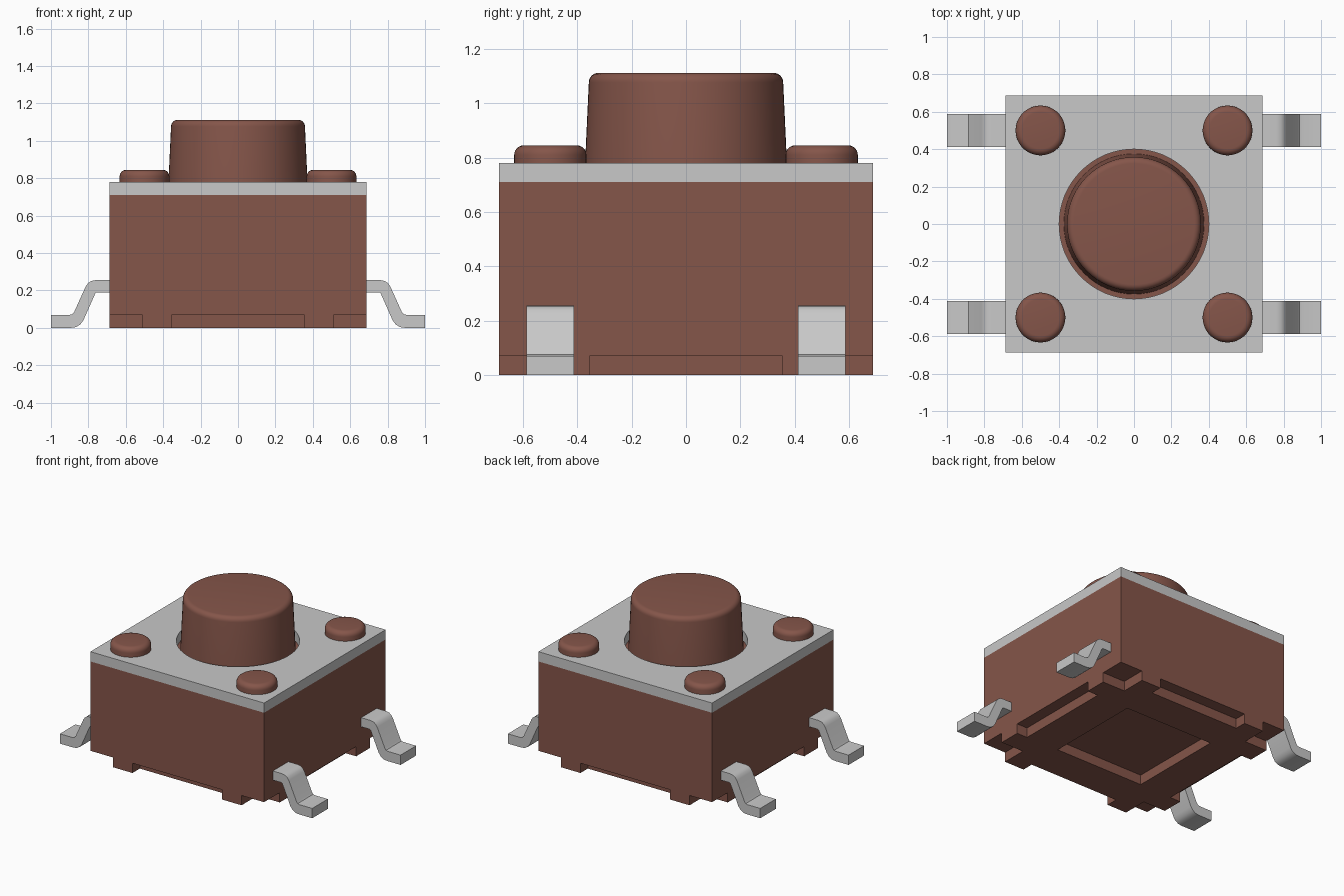
import bpy, bmesh, math
from mathutils import Matrix

cube = bpy.data.objects.get("Cube")
if cube:
    bpy.data.objects.remove(cube, do_unlink=True)


def material(name, rgb):
    m = bpy.data.materials.new(name)
    m.use_nodes = True
    m.diffuse_color = (*rgb, 1)
    bsdf = next(n for n in m.node_tree.nodes if n.type == 'BSDF_PRINCIPLED')
    bsdf.inputs["Base Color"].default_value = (*rgb, 1)
    return m


BROWN = material("brown plastic", (0.235, 0.092, 0.068))
METAL = material("light grey metal", (0.58, 0.58, 0.58))


def make_object(name, bm, mat, smooth=False):
    bmesh.ops.recalc_face_normals(bm, faces=bm.faces[:])
    me = bpy.data.meshes.new(name)
    bm.to_mesh(me)
    bm.free()
    me.materials.append(mat)
    ob = bpy.data.objects.new(name, me)
    bpy.context.collection.objects.link(ob)
    if smooth:
        activate(ob)
        bpy.ops.object.shade_smooth_by_angle(angle=math.radians(35))
    return ob


def activate(ob):
    bpy.ops.object.select_all(action='DESELECT')
    ob.select_set(True)
    bpy.context.view_layer.objects.active = ob


def add_box(bm, x0, x1, y0, y1, z0, z1):
    mat = Matrix.Translation(((x0 + x1) / 2, (y0 + y1) / 2, (z0 + z1) / 2)) \
        @ Matrix.Diagonal((x1 - x0, y1 - y0, z1 - z0, 1))
    bmesh.ops.create_cube(bm, size=1, matrix=mat)


def cut(ob, cutter):
    """Subtract the cutter, then remove it."""
    cutter.hide_render = True
    mod = ob.modifiers.new("cut", 'BOOLEAN')
    mod.operation, mod.solver, mod.object = 'DIFFERENCE', 'EXACT', cutter
    activate(ob)
    bpy.ops.object.modifier_apply(modifier=mod.name)
    bpy.data.objects.remove(cutter, do_unlink=True)


def lathe(name, profile, mat, at=(0, 0), steps=64):
    """Spin a profile of (radius, z) points about a vertical axis."""
    bm = bmesh.new()
    vs = [bm.verts.new((r, 0, z)) for r, z in profile]
    es = [bm.edges.new(p) for p in zip(vs, vs[1:])]
    bmesh.ops.spin(bm, geom=vs + es, cent=(0, 0, 0), axis=(0, 0, 1),
                   angle=math.tau, steps=steps)
    bmesh.ops.remove_doubles(bm, verts=bm.verts[:], dist=1e-4)
    bmesh.ops.translate(bm, verts=bm.verts[:], vec=(*at, 0))
    return make_object(name, bm, mat, smooth=True)


def rounded_knob(r_bottom, r_top, z0, z1, fillet):
    """Profile of a knob with a rounded top rim."""
    arc = [(r_top - fillet + fillet * math.cos(a), z1 - fillet + fillet * math.sin(a))
           for a in (math.radians(15 * i) for i in range(7))]
    return [(0, z0), (r_bottom, z0)] + arc + [(0, z1)]


H = 0.688              # half width of the housing
Z_FOOT = 0.07          # depth of the recesses underneath
Z_BODY, Z_PLATE = 0.71, 0.78

# Housing with corner notches, edge notches and a centre pocket underneath
bm = bmesh.new()
add_box(bm, -H, H, -H, H, 0, Z_BODY)
body = make_object("housing", bm, BROWN)
bm = bmesh.new()
add_box(bm, -0.35, 0.35, -0.35, 0.35, -0.1, Z_FOOT)
for s in (-1, 1):
    e0, e1 = sorted((s * 0.605, s * 0.8))
    add_box(bm, e0, e1, -0.355, 0.355, -0.1, Z_FOOT)
    add_box(bm, -0.355, 0.355, e0, e1, -0.1, Z_FOOT)
    for t in (-1, 1):
        add_box(bm, *sorted((s * 0.51, s * 0.8)), *sorted((t * 0.51, t * 0.8)), -0.1, Z_FOOT)
cut(body, make_object("recess_cutter", bm, BROWN))

# Metal cover plate with a round opening
bm = bmesh.new()
add_box(bm, -H, H, -H, H, Z_BODY, Z_PLATE)
plate = make_object("cover_plate", bm, METAL)
bm = bmesh.new()
bmesh.ops.create_cone(bm, cap_ends=True, segments=64, radius1=0.4, radius2=0.4,
                      depth=0.4, matrix=Matrix.Translation((0, 0, 0.75)))
cut(plate, make_object("opening_cutter", bm, METAL))
activate(plate)
bpy.ops.object.shade_smooth_by_angle(angle=math.radians(35))

# Push button and corner pegs
lathe("push_button", rounded_knob(0.376, 0.358, Z_BODY - 0.02, 1.112, 0.035), BROWN)
for sx, side in ((-1, "right"), (1, "left")):
    for sy, end in ((-1, "front"), (1, "back")):
        lathe(f"{end}_{side}_peg", rounded_knob(0.133, 0.133, Z_PLATE - 0.02, 0.845, 0.035),
              BROWN, (sx * 0.5, sy * 0.5), 48)

# Bent terminals: a side profile extruded along y
PIN = [(0.66, 0.255), (0.762, 0.255), (0.785, 0.251), (0.802, 0.239), (0.815, 0.22),
       (0.876, 0.085), (0.885, 0.074), (0.90, 0.07), (1.0, 0.07),
       (1.0, 0), (0.895, 0), (0.867, 0.004), (0.843, 0.018), (0.826, 0.042),
       (0.762, 0.186), (0.755, 0.19), (0.66, 0.19)]
for sx, side in ((-1, "right"), (1, "left")):
    for sy, end in ((-1, "front"), (1, "back")):
        bm = bmesh.new()
        face = bm.faces.new([bm.verts.new((sx * x, sy * 0.5 - 0.088, z)) for x, z in PIN])
        ext = bmesh.ops.extrude_face_region(bm, geom=[face])
        bmesh.ops.translate(bm, vec=(0, 0.176, 0),
                            verts=[v for v in ext["geom"] if isinstance(v, bmesh.types.BMVert)])
        make_object(f"{end}_{side}_terminal", bm, METAL, smooth=True)
